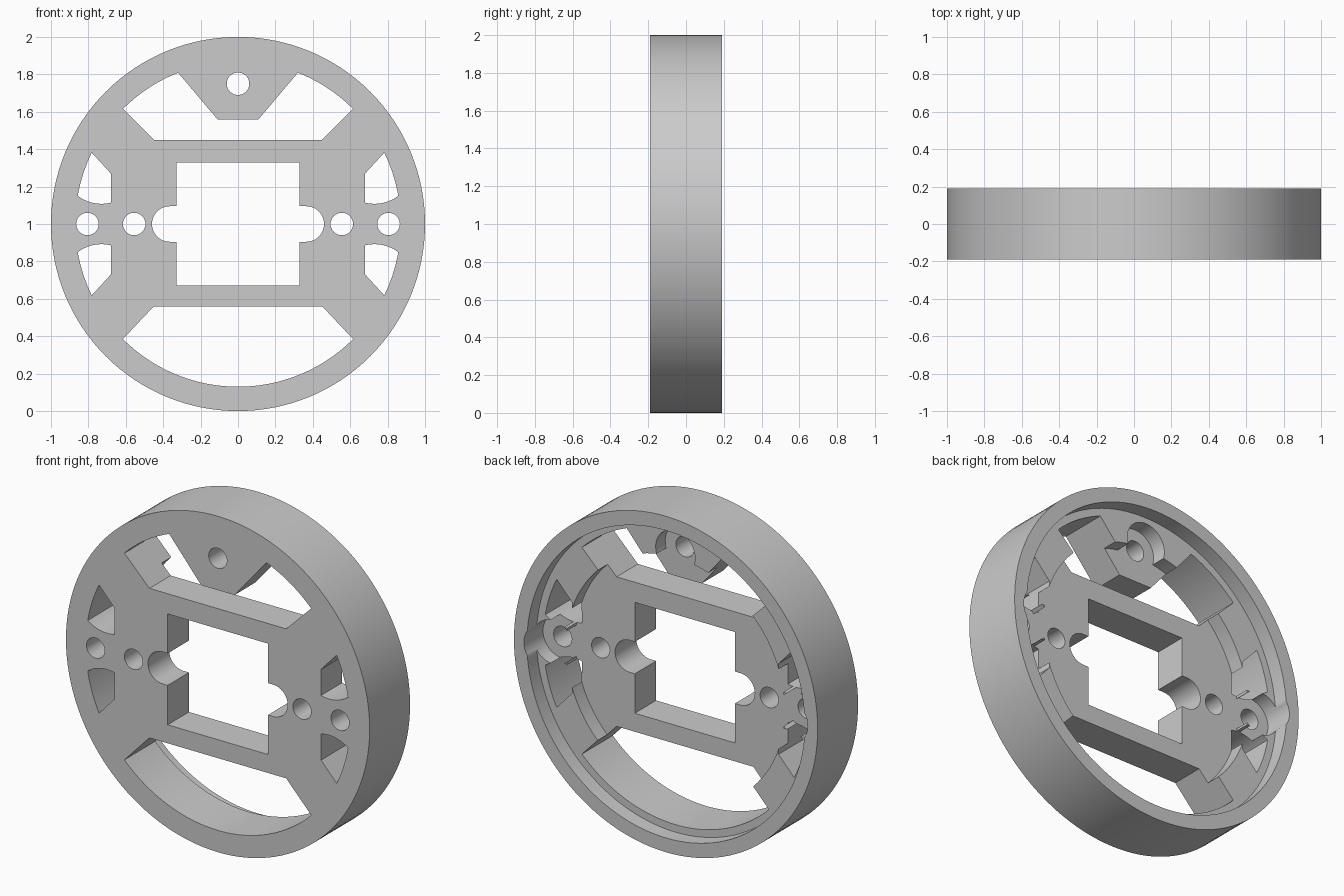
import bpy, bmesh, math

if "Cube" in bpy.data.objects:
    bpy.data.objects.remove(bpy.data.objects["Cube"], do_unlink=True)

FRONT, FLOOR, LEDGE, BACK, BEYOND = -0.19, 0.01, 0.10, 0.19, 0.3
INNER = 0.87  # inside radius of the rim


def arc(radius, start, end, cx=0, cz=0, steps=24):
    """Points along a circular arc, angles in degrees, relative to the disc centre."""
    angles = [math.radians(start + (end - start) * i / steps) for i in range(steps + 1)]
    return [(cx + radius * math.cos(a), cz + radius * math.sin(a)) for a in angles]


def circle(radius, cx=0, cz=0, steps=48):
    return arc(radius, 0, 360, cx, cz, steps)[:-1]


def flip_x(points):
    return [(-x, z) for x, z in points]


def flip_z(points):
    return [(x, -z) for x, z in points]


def prism(name, outline, y0, y1):
    """Extrude an (x, z) outline along y."""
    bm = bmesh.new()
    face = bm.faces.new([bm.verts.new((x, y0, z + 1)) for x, z in outline])
    grown = bmesh.ops.extrude_face_region(bm, geom=[face])
    moved = [g for g in grown["geom"] if isinstance(g, bmesh.types.BMVert)]
    bmesh.ops.translate(bm, verts=moved, vec=(0, y1 - y0, 0))
    bmesh.ops.recalc_face_normals(bm, faces=bm.faces)
    mesh = bpy.data.meshes.new(name)
    bm.to_mesh(mesh)
    bm.free()
    obj = bpy.data.objects.new(name, mesh)
    bpy.context.collection.objects.link(obj)
    return obj


body = prism("ring_housing", circle(1, steps=128), FRONT, BACK)
cutters = []


def cut(name, outline, y0=-BEYOND, y1=BEYOND):
    cutter = prism(name, outline, y0, y1)
    cutter.hide_render = True
    cutters.append(cutter)
    mod = body.modifiers.new(name, "BOOLEAN")
    mod.operation, mod.solver, mod.object = "DIFFERENCE", "EXACT", cutter


# Stepped recess in the back: lip, ledge and hub floor
cut("lip_recess", circle(0.915, steps=128), LEDGE)
cut("hub_recess", circle(0.72, steps=96), FLOOR)

# Large openings above and below the hub; the upper one leaves a screw tab
cut("upper_opening", [(-0.45, 0.45), (0.45, 0.45)] + arc(INNER, 45, 68.4)
    + [(0.11, 0.56), (-0.11, 0.56)] + arc(INNER, 111.6, 135))
cut("lower_opening", [(0.45, -0.44), (-0.45, -0.44)] + arc(INNER, 225, 315, steps=48))

# Square centre opening with a rounded slot across it
cut("centre_square", [(-0.33, -0.33), (0.33, -0.33), (0.33, 0.33), (-0.33, 0.33)])
cut("centre_slot", arc(0.095, -90, 90, 0.365) + arc(0.095, 90, 270, -0.365))

# Four side windows with curved edges beside the screws
window = arc(INNER, 10.2, 26) + [(0.68, 0.27)] + arc(0.21, -104, -53, 0.73, 0.318)
for side, shape in (("left", window), ("right", flip_x(window))):
    cut(side + "_upper_window", shape)
    cut(side + "_lower_window", flip_z(shape))

# Screw holes, with clearance pockets behind the outer three
for name, x, z in (("left", 0.805, 0), ("right", -0.805, 0), ("top", 0, 0.75)):
    cut(name + "_pocket", circle(0.13, x, z), FLOOR)
    cut(name + "_screw_hole", circle(0.06, x, z))
for name, x in (("left", 0.555), ("right", -0.555)):
    cut(name + "_hub_hole", circle(0.06, x))

# Bake the cuts and drop the cutters
bpy.context.view_layer.update()
graph = bpy.context.evaluated_depsgraph_get()
baked = bpy.data.meshes.new_from_object(body.evaluated_get(graph))
body.modifiers.clear()
body.data = baked
for cutter in cutters:
    bpy.data.objects.remove(cutter, do_unlink=True)

# Plain grey plastic
grey = bpy.data.materials.new("light_grey")
grey.use_nodes = True
colour = (0.6, 0.6, 0.6, 1)
grey.diffuse_color = colour
grey.node_tree.nodes["Principled BSDF"].inputs["Base Color"].default_value = colour
body.data.materials.clear()
body.data.materials.append(grey)

bpy.ops.object.select_all(action="DESELECT")
body.select_set(True)
bpy.context.view_layer.objects.active = body
bpy.ops.object.shade_smooth_by_angle(angle=math.radians(30))
